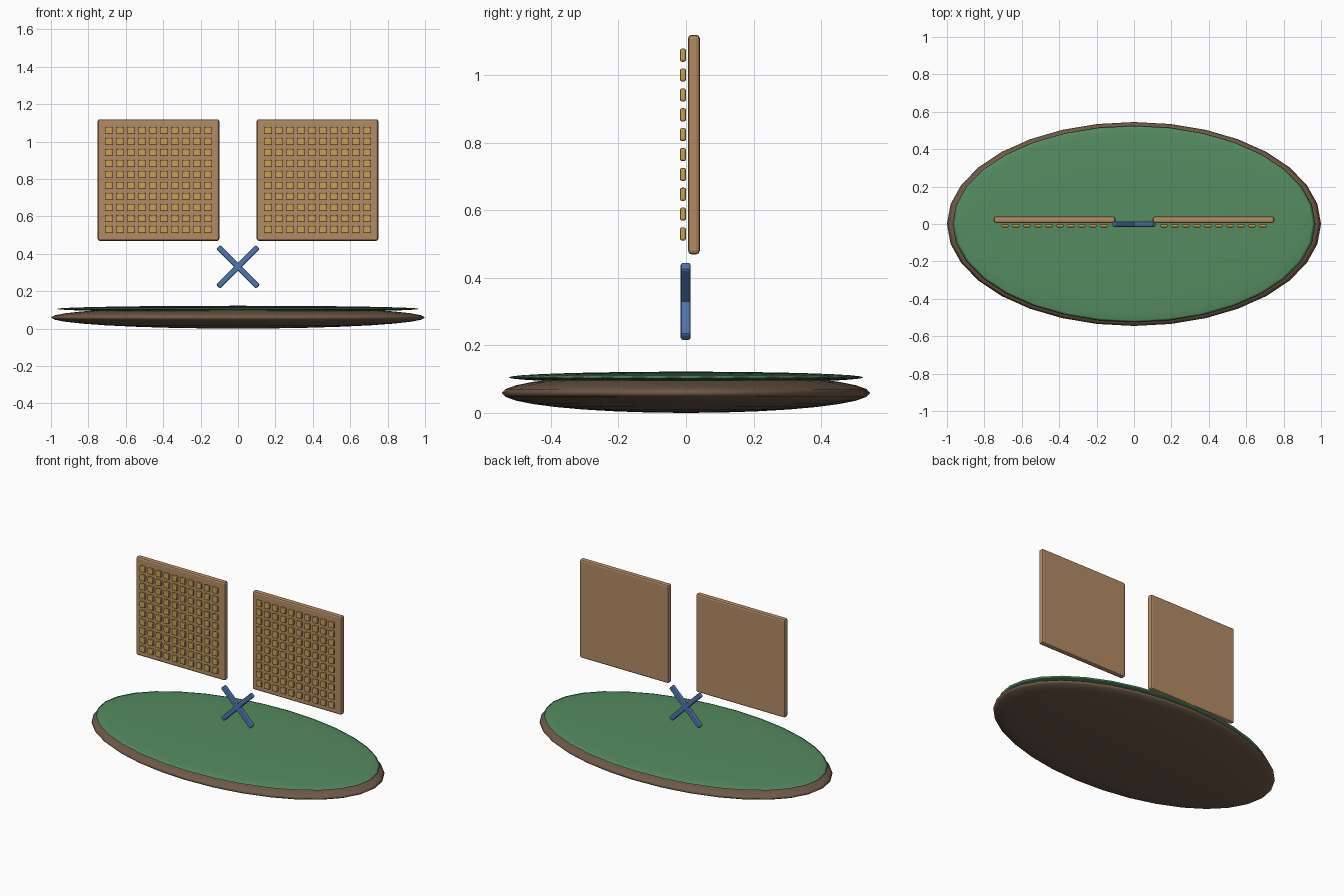
import bpy
import math

if "Cube" in bpy.data.objects:
    bpy.data.objects.remove(bpy.data.objects["Cube"])


def material(name, rgb):
    m = bpy.data.materials.new(name)
    m.diffuse_color = (*rgb, 1)
    m.use_nodes = True
    m.node_tree.nodes["Principled BSDF"].inputs["Base Color"].default_value = m.diffuse_color
    return m


WOOD = material("tan_wood", (0.45, 0.26, 0.13))
GOLD = material("gold", (0.56, 0.36, 0.09))
GREEN = material("green", (0.09, 0.26, 0.12))
BROWN = material("dark_brown", (0.16, 0.10, 0.065))
BLUE = material("blue", (0.08, 0.18, 0.42))


def disc(name, radii, z, mat):
    """Flattened smooth sphere."""
    bpy.ops.mesh.primitive_uv_sphere_add(segments=32, ring_count=16, radius=1)
    o = bpy.context.object
    o.name = name
    o.scale = radii
    o.location.z = z
    bpy.ops.object.transform_apply(location=True, scale=True)
    bpy.ops.object.shade_smooth()
    o.data.materials.append(mat)
    return o


def box(name, size, loc, mat, bevel, angle=0):
    """Box with softened edges, turned about the front-back axis."""
    bpy.ops.mesh.primitive_cube_add(size=1)
    o = bpy.context.object
    o.name = name
    o.scale = size
    bpy.ops.object.transform_apply(scale=True)
    o.location = loc
    o.rotation_euler.y = angle
    b = o.modifiers.new("soft_edges", "BEVEL")
    b.width = bevel
    b.segments = 2
    o.data.materials.append(mat)
    return o


# oval base and its green top layer
disc("oval_base", (1.0, 0.545, 0.059), 0.059, BROWN)
disc("green_top", (0.97, 0.525, 0.017), 0.105, GREEN)

# crossed bars
for side, sign in (("left", -1), ("right", 1)):
    box(f"cross_bar_{side}", (0.03, 0.03, 0.3), (0, -0.001, 0.33), BLUE,
        0.007, sign * math.pi / 4)

# two upright panels, each with a 10 x 10 grid of tiles
PITCH, COUNT = 0.0588, 10
START = PITCH * (COUNT - 1) / 2
for side, sign in (("left", -1), ("right", 1)):
    cx, cz = sign * 0.425, 0.794
    box(f"panel_{side}", (0.65, 0.035, 0.65), (cx, 0.0235, cz), WOOD, 0.011)
    tiles = box(f"tiles_{side}", (0.039, 0.018, 0.039),
                (cx - START, -0.009, cz - START), GOLD, 0.006)
    for axis in (0, 2):
        a = tiles.modifiers.new("grid", "ARRAY")
        a.count = COUNT
        a.use_relative_offset = False
        a.use_constant_offset = True
        step = [0, 0, 0]
        step[axis] = PITCH
        a.constant_offset_displace = step
